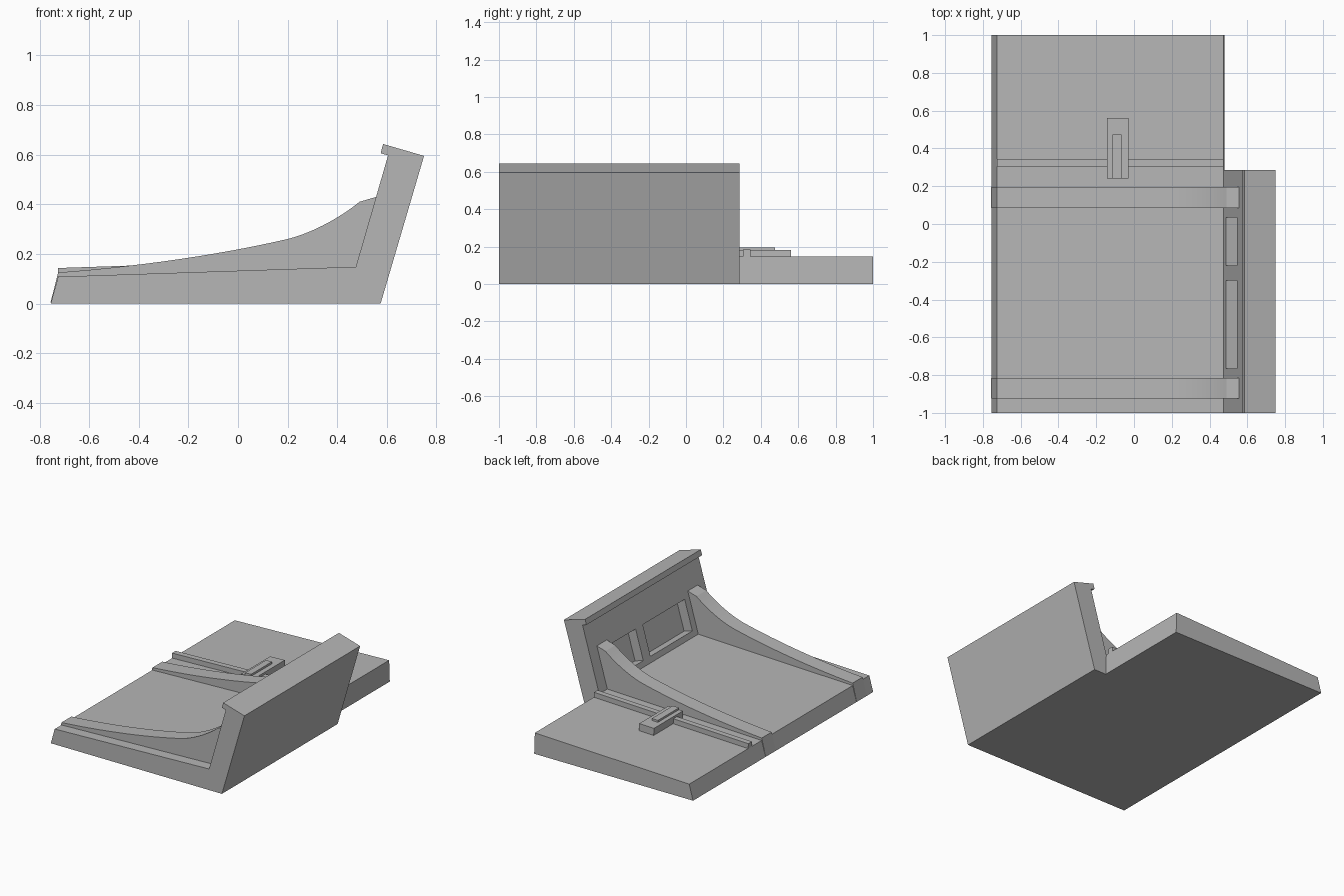
import bpy, bmesh, math
from mathutils import Vector, Matrix
from mathutils.geometry import interpolate_bezier

old = bpy.data.objects.get("Cube")
if old:
    bpy.data.objects.remove(old, do_unlink=True)

GREY = (0.47, 0.47, 0.47, 1.0)
grey = bpy.data.materials.new("plain_grey")
grey.use_nodes = True
grey.diffuse_color = GREY
grey.node_tree.nodes["Principled BSDF"].inputs["Base Color"].default_value = GREY


def finish(name, bm):
    bmesh.ops.recalc_face_normals(bm, faces=bm.faces)
    mesh = bpy.data.meshes.new(name)
    bm.to_mesh(mesh)
    bm.free()
    mesh.materials.append(grey)
    obj = bpy.data.objects.new(name, mesh)
    bpy.context.collection.objects.link(obj)
    return obj


def extrude(name, profile, y0, y1):
    """Extrude an x-z profile from y0 to y1."""
    bm = bmesh.new()
    face = bm.faces.new([bm.verts.new((x, y0, z)) for x, z in profile])
    ext = bmesh.ops.extrude_face_region(bm, geom=[face])
    verts = [v for v in ext["geom"] if isinstance(v, bmesh.types.BMVert)]
    bmesh.ops.translate(bm, verts=verts, vec=(0, y1 - y0, 0))
    return finish(name, bm)


def tilted_box(name, x0, x1, y0, y1, h0, h1, origin, angle):
    """Box in a frame tilted about y; h is measured along the tilted normal."""
    bm = bmesh.new()
    size = Matrix.Diagonal((x1 - x0, y1 - y0, h1 - h0, 1))
    centre = Matrix.Translation(((x0 + x1) / 2, (y0 + y1) / 2, (h0 + h1) / 2))
    place = Matrix.Translation(origin) @ Matrix.Rotation(-angle, 4, "Y")
    bmesh.ops.create_cube(bm, size=1, matrix=place @ centre @ size)
    return finish(name, bm)


def select_only(obj):
    bpy.ops.object.select_all(action="DESELECT")
    obj.select_set(True)
    bpy.context.view_layer.objects.active = obj


# Sloping floor slab
extrude("floor_slab", [(-0.755, 0), (-0.725, 0.108), (0.475, 0.148), (0.48, 0)], -1, 1)

# Leaning wall with an overhanging lip
wall = extrude("leaning_wall", [(0.48, 0), (0.475, 0.148), (0.605, 0.597), (0.575, 0.606),
                                (0.585, 0.643), (0.75, 0.595), (0.575, 0)], -1, 0.285)

# Rectangular pockets cut into the inner wall face
lean = math.atan2(0.449, 0.13)
for y0, y1 in ((-0.22, 0.035), (-0.765, -0.3)):
    cutter = tilted_box("pocket_cutter", 0.04, 0.255, y0, y1, -0.067, 0.05,
                        (0.475, 0, 0.148), lean)
    cutter.hide_render = True
    mod = wall.modifiers.new("pocket", "BOOLEAN")
    mod.operation = "DIFFERENCE"
    mod.solver = "EXACT"
    mod.object = cutter
    select_only(wall)
    bpy.ops.object.modifier_apply(modifier=mod.name)
    bpy.data.objects.remove(cutter, do_unlink=True)

# Curved ribs sweeping up from the floor to the wall
def arc(*points, steps):
    return [tuple(p) for p in interpolate_bezier(*[Vector(p) for p in points], steps)]

low = arc((-0.725, 0.125), (-0.45, 0.145), (-0.1, 0.19), (0.2, 0.26), steps=14)
high = arc((0.2, 0.26), (0.3, 0.285), (0.41, 0.345), (0.49, 0.41), steps=12)
rib_profile = [(-0.756, 0.003)] + low + high[1:] + [(0.558, 0.43), (0.58, 0.43), (0.52, 0.06)]
for name, y0 in (("front_rib", -0.925), ("back_rib", 0.085)):
    rib = extrude(name, rib_profile, y0, y0 + 0.11)
    select_only(rib)
    bpy.ops.object.shade_smooth_by_angle(angle=math.radians(15))

# Guide rail and the sliding block with its ridge, following the floor slope
slope = math.atan2(0.04, 1.2)
start = (-0.725, 0, 0.108)
for name, *box in (("guide_rail", 0, 1.2, 0.305, 0.345, -0.02, 0.035),
                   ("slider_block", 0.583, 0.697, 0.24, 0.562, -0.02, 0.05),
                   ("slider_ridge", 0.613, 0.66, 0.242, 0.475, 0.04, 0.064)):
    tilted_box(name, *box, start, slope)
